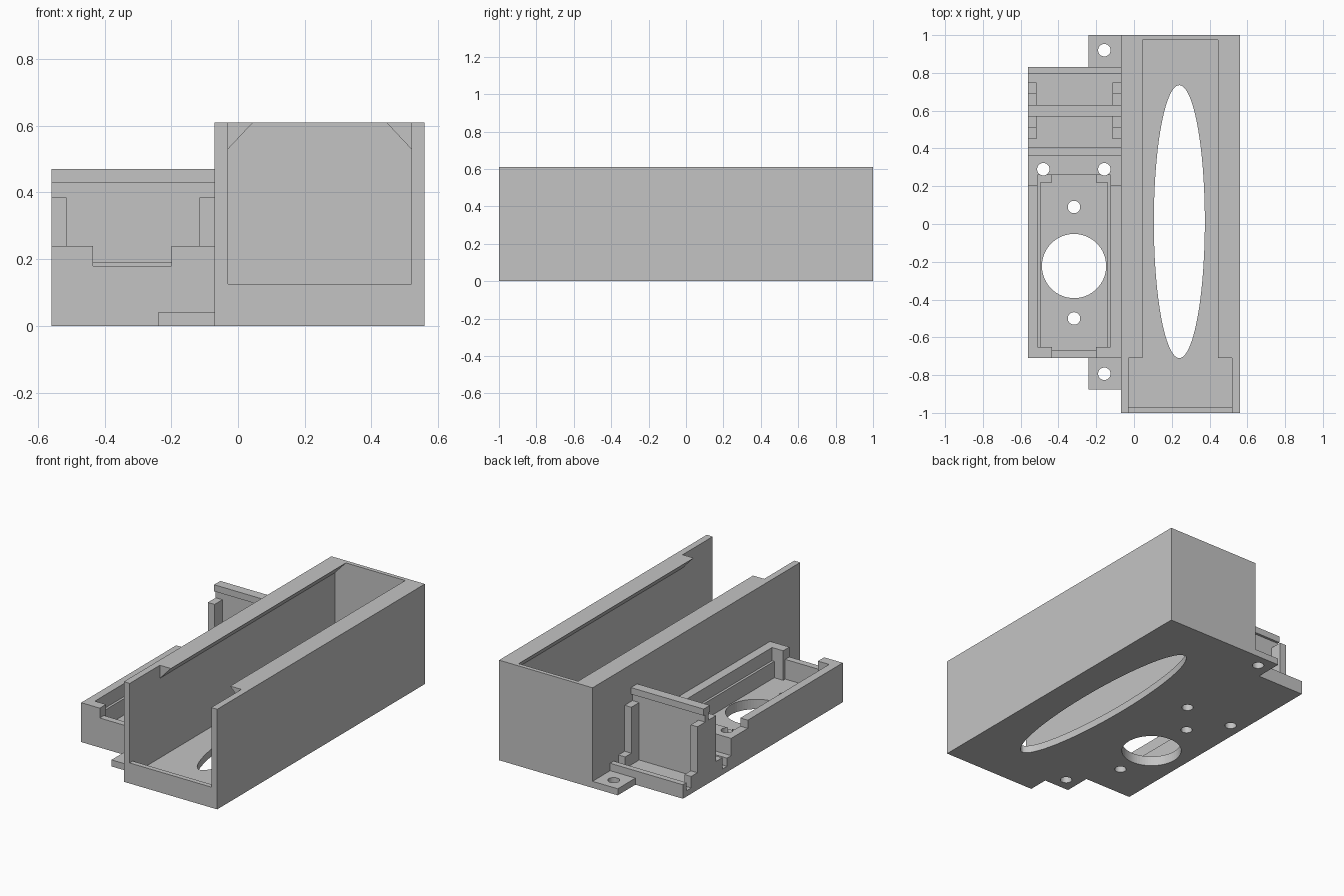
import bpy, bmesh, math
from mathutils import Vector

if "Cube" in bpy.data.objects:
    bpy.data.objects.remove(bpy.data.objects["Cube"])

grey = bpy.data.materials.new("plain grey")
grey.use_nodes = True
grey.diffuse_color = (0.55, 0.55, 0.55, 1)
grey.node_tree.nodes["Principled BSDF"].inputs["Base Color"].default_value = (0.55, 0.55, 0.55, 1)


def prism(name, points, push):
    """Extrude a closed outline of 3D points along the push vector."""
    bm = bmesh.new()
    face = bm.faces.new([bm.verts.new(p) for p in points])
    out = bmesh.ops.extrude_face_region(bm, geom=[face])
    moved = [g for g in out["geom"] if isinstance(g, bmesh.types.BMVert)]
    bmesh.ops.translate(bm, verts=moved, vec=Vector(push))
    bmesh.ops.recalc_face_normals(bm, faces=bm.faces)
    mesh = bpy.data.meshes.new(name)
    bm.to_mesh(mesh)
    bm.free()
    mesh.materials.append(grey)
    obj = bpy.data.objects.new(name, mesh)
    bpy.context.collection.objects.link(obj)
    return obj


def box(name, x, y, z):
    corners = [(x[0], y[0], z[0]), (x[1], y[0], z[0]), (x[1], y[1], z[0]), (x[0], y[1], z[0])]
    return prism(name, corners, (0, 0, z[1] - z[0]))


def bore(x, y, rx, ry, sides=32):
    ring = [(x + rx * math.cos(math.tau * i / sides),
             y + ry * math.sin(math.tau * i / sides), -0.1) for i in range(sides)]
    return prism("bore", ring, (0, 0, 0.5))


def combine(target, tool, operation="DIFFERENCE"):
    """Apply a boolean and throw the tool away."""
    mod = target.modifiers.new("combine", "BOOLEAN")
    mod.object, mod.operation, mod.solver = tool, operation, "EXACT"
    bpy.context.view_layer.objects.active = target
    bpy.ops.object.modifier_apply(modifier=mod.name)
    bpy.data.objects.remove(tool)


# Long housing with an undercut channel, open at the front
housing = box("housing", (-0.07, 0.56), (-1, 1), (0, 0.61))
channel = [(-0.03, 0.045), (0.52, 0.045), (0.52, 0.53), (0.445, 0.61),
           (0.445, 0.7), (0.045, 0.7), (0.045, 0.61), (-0.03, 0.53)]
combine(housing, prism("channel", [(x, -0.97, z) for x, z in channel], (0, 1.945, 0)))
combine(housing, box("mouth", (-0.03, 0.52), (-1.1, -0.71), (0.125, 0.7)))
combine(housing, bore(0.24, 0.0125, 0.135, 0.7225, 96))

# Side tray: base, lips, grooves and upright panel as one side profile
side = [(-0.71, 0), (0.83, 0), (0.83, 0.085), (0.795, 0.085), (0.795, 0.035),
        (0.615, 0.035), (0.615, 0.43), (0.63, 0.43), (0.63, 0.47), (0.57, 0.47),
        (0.57, 0.43), (0.585, 0.43), (0.585, 0.035), (0.405, 0.035), (0.405, 0.085),
        (0.365, 0.085), (0.365, 0.19), (0.205, 0.19), (0.205, 0.24), (-0.71, 0.24)]
tray = prism("side_tray", [(-0.56, y, z) for y, z in side], (0.49, 0, 0))

# Stepped pocket and the gap in the front wall
combine(tray, box("pocket_rim", (-0.51, -0.125), (-0.65, 0.26), (0.16, 0.3)))
combine(tray, box("pocket", (-0.495, -0.14), (-0.65, 0.22), (0.06, 0.3)))
combine(tray, box("pocket_middle", (-0.435, -0.2), (-0.67, 0.26), (0.06, 0.3)))
combine(tray, box("front_gap", (-0.435, -0.2), (-0.8, -0.66), (0.18, 0.3)))

# Posts with feet on both ends and both faces of the panel
post = [(0, 0.02), (0.15, 0.02), (0.15, 0.105), (0.09, 0.105), (0.09, 0.385), (0, 0.385)]
for x in (-0.56, -0.115):
    for way in (-1, 1):
        outline = [(x, 0.6 + way * y, z) for y, z in post]
        combine(tray, prism("post", outline, (0.045, 0, 0)), "UNION")

# Round opening and screw holes through the tray
combine(tray, bore(-0.3175, -0.2225, 0.17, 0.17, 64))
for x, y in ((-0.3175, 0.09), (-0.3175, -0.5), (-0.48, 0.29), (-0.157, 0.29)):
    combine(tray, bore(x, y, 0.033, 0.033))

# Drilled mounting tabs at both ends of the tray
for name, y0, y1, hole in (("back_tab", 0.83, 1, 0.92), ("front_tab", -0.875, -0.71, -0.793)):
    tab = box(name, (-0.24, -0.07), (y0, y1), (0, 0.04))
    combine(tab, bore(-0.157, hole, 0.033, 0.033))
